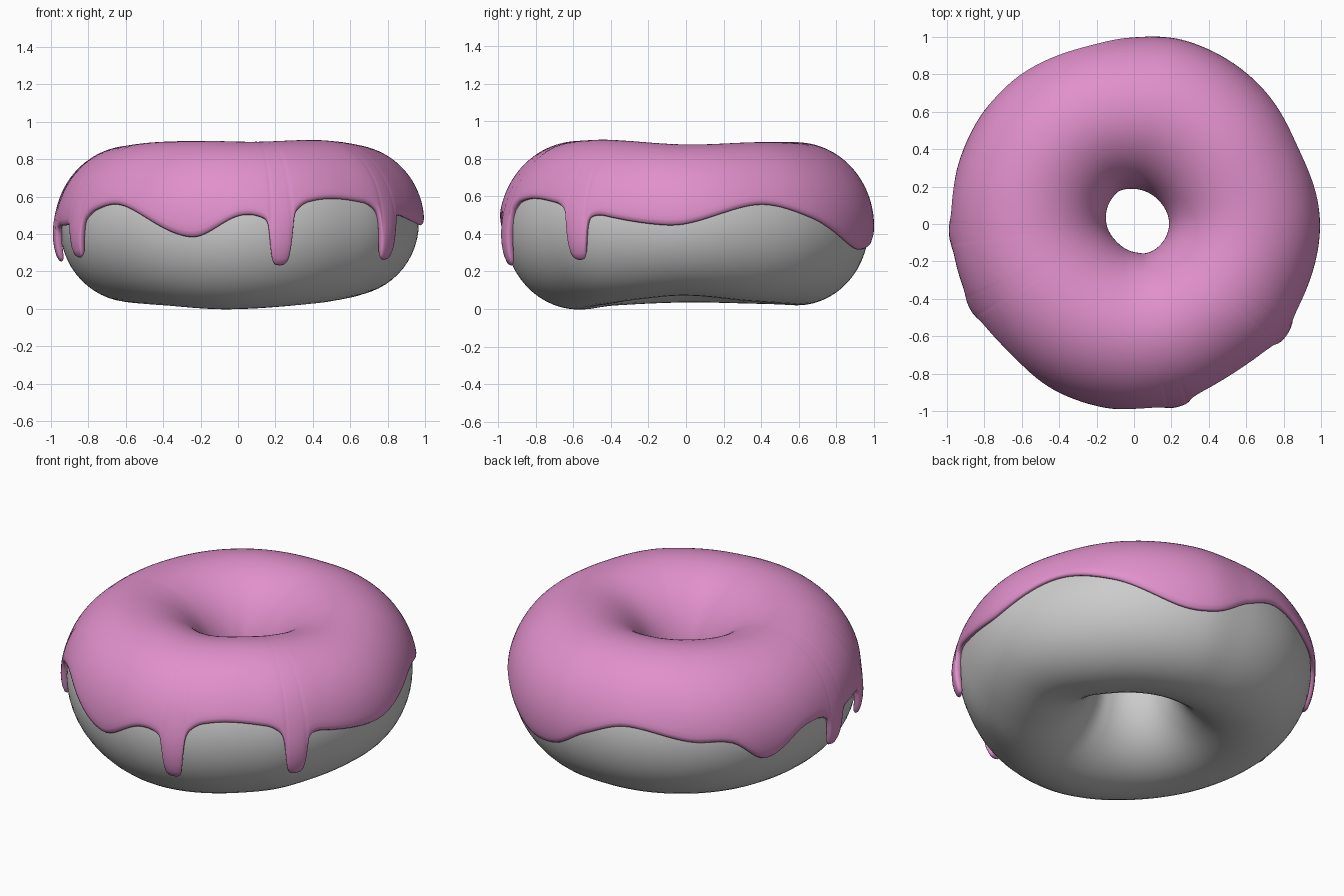
import bpy, math
from math import sin, cos, radians, pi

if "Cube" in bpy.data.objects:
    bpy.data.objects.remove(bpy.data.objects["Cube"])

# Controls around the ring: (angle in degrees from +x, value)
OUTER = [(0, .967), (25, .958), (45, .972), (75, .99), (90, .972), (115, .975), (135, .98), (160, .965),
         (180, .952), (210, .947), (230, .952), (252, .962), (268, .969), (285, .965), (307, .958),
         (322, .97), (337, .96)]
HOLE = [(0, .215), (45, .21), (90, .215), (115, .22), (135, .205), (180, .175), (225, .16),
        (270, .178), (290, .195), (315, .205)]
TOP = [(0, .848), (40, .86), (80, .857), (120, .861), (180, .843), (220, .862), (250, .869),
       (278, .864), (315, .873)]
BOTTOM = [(0, .072), (35, .042), (90, .02), (140, .028), (180, .035), (225, .018), (265, -.003),
          (310, .025), (335, .052)]
EDGE = [(0, .45), (24, .55), (43, .48), (65, .325), (78, .335), (90, .45), (105, .54), (127, .48),
        (140, .46), (152, .33), (166, .45), (176, .46), (195, .44), (207, .47), (228, .55),
        (255, .38), (270, .49), (278, .50), (299, .58), (318, .55), (337, .48), (352, .445)]
DRIPS = [(183, .26), (207, .28), (283.5, .24), (324, .27)]
DRIP_SHAPE = [(0, 1), (1.5, .99), (2.3, .94), (2.8, .85), (3.1, .6), (3.5, .32), (4, .2),
              (5, .1), (7, .03), (9, 0)]


def ring_value(keys, deg):
    """Smooth periodic interpolation of the keys."""
    n = len(keys)
    k = lambda i: (keys[i % n][0] + 360 * (i // n), keys[i % n][1])
    deg %= 360
    i = max(j for j in range(n) if keys[j][0] <= deg)
    p, a, b, q = k(i - 1), k(i), k(i + 1), k(i + 2)
    h = b[0] - a[0]
    t = (deg - a[0]) / h
    ma = h * (b[1] - p[1]) / (b[0] - p[0])
    mb = h * (q[1] - a[1]) / (q[0] - a[0])
    return ((2*t**3 - 3*t*t + 1) * a[1] + (t**3 - 2*t*t + t) * ma
            + (3*t*t - 2*t**3) * b[1] + (t**3 - t*t) * mb)


def drip_weight(d):
    for (d0, w0), (d1, w1) in zip(DRIP_SHAPE, DRIP_SHAPE[1:]):
        if d <= d1:
            return w0 + (w1 - w0) * (d - d0) / (d1 - d0)
    return 0


def section(deg):
    """Centre radius, half width, centre height, half height of the tube."""
    ro, ri, top, bottom = (ring_value(k, deg) for k in (OUTER, HOLE, TOP, BOTTOM))
    return (ro + ri) / 2, (ro - ri) / 2, (top + bottom) / 2, (top - bottom) / 2


def surface(deg, phi, lift=0):
    r, a, zc, b = section(deg)
    nx, nz = b * cos(phi), a * sin(phi)
    length = math.hypot(nx, nz)
    rad = r + a * cos(phi) + lift * nx / length
    th = radians(deg)
    return rad * cos(th), rad * sin(th), zc + b * sin(phi) + lift * nz / length


def grid_object(name, columns, closed):
    n, m = len(columns), len(columns[0])
    faces = [(i * m + j, (i + 1) % n * m + j, (i + 1) % n * m + (j + 1) % m, i * m + (j + 1) % m)
             for i in range(n) for j in range(m if closed else m - 1)]
    mesh = bpy.data.meshes.new(name)
    mesh.from_pydata([v for c in columns for v in c], [], faces)
    mesh.polygons.foreach_set("use_smooth", [True] * len(faces))
    ob = bpy.data.objects.new(name, mesh)
    bpy.context.collection.objects.link(ob)
    return ob


# Dough ring
grid_object("dough", [[surface(i * 2.5, j * 2 * pi / 56) for j in range(56)] for i in range(144)], True)

# Icing skin, from the dripping outer edge over the top and into the hole
ROWS, COLS = 24, 540
columns = []
for i in range(COLS):
    deg = i * 360 / COLS
    edge, bulge = ring_value(EDGE, deg), 0
    for centre, tip in DRIPS:
        d = abs(deg - centre)
        edge -= (edge - tip) * drip_weight(d)
        bulge = max(bulge, .5 + .5 * cos(pi * min(1, d / 8)))
    r, a, zc, b = section(deg)
    start = math.asin((edge - zc) / b)
    col = []
    for j in range(ROWS + 1):
        t = j / ROWS
        phi = .2 + (pi - .2) * t + (start - .2) * (1 - t) ** 3
        drop = max(0, min(1, (.35 - phi) / .7))
        lift = -.006 + .022 * bulge * drop * drop * (3 - 2 * drop)
        col.append(surface(deg, phi, lift))
    columns.append(col)
icing = grid_object("icing", columns, False)
solid = icing.modifiers.new("thickness", 'SOLIDIFY')
solid.thickness, solid.offset = .036, 1
soft = icing.modifiers.new("soft_rim", 'SUBSURF')
soft.levels = soft.render_levels = 1

pink = bpy.data.materials.new("pink_icing")
pink.diffuse_color = (.75, .28, .6, 1)
pink.use_nodes = True
pink.node_tree.nodes["Principled BSDF"].inputs["Base Color"].default_value = pink.diffuse_color
icing.data.materials.append(pink)
